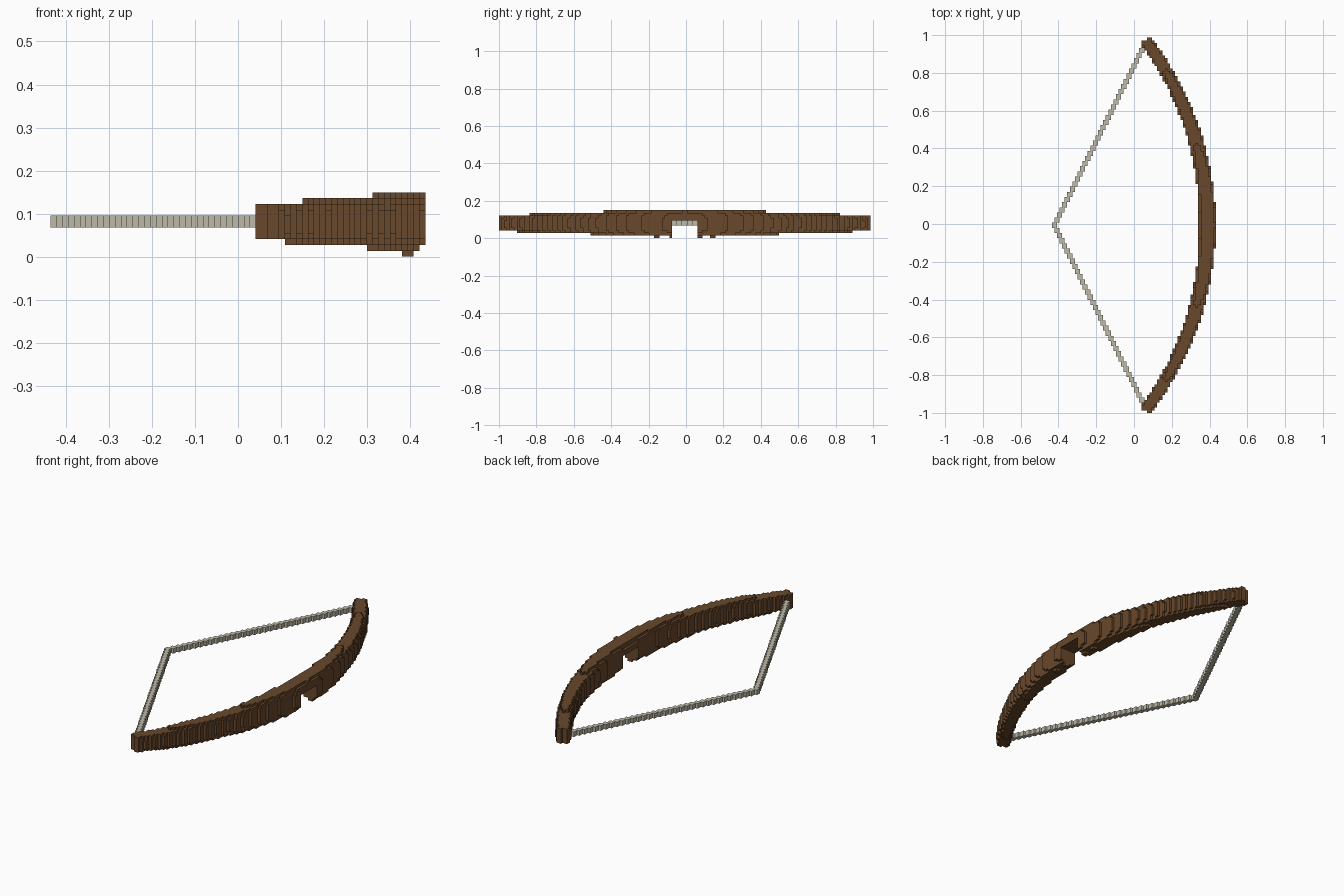
import bpy, bmesh, math
from mathutils import Vector

if "Cube" in bpy.data.objects:
    bpy.data.objects.remove(bpy.data.objects["Cube"], do_unlink=True)

# Voxel grid: cell counts along x, y, z
NX, NY, NZ = 64, 147, 11
V = 2 / NY
Y_MID = -V / 2          # symmetry plane of the curve
RADIUS, BELLY_X = 1.62, 0.39


def make_material(name, rgb):
    mat = bpy.data.materials.new(name)
    mat.use_nodes = True
    mat.diffuse_color = (*rgb, 1)
    bsdf = next(n for n in mat.node_tree.nodes if n.type == "BSDF_PRINCIPLED")
    bsdf.inputs["Base Color"].default_value = (*rgb, 1)
    bsdf.inputs["Roughness"].default_value = 0.8
    return mat


def cell_centre(i, j, k):
    return (i + 0.5 - NX / 2) * V, (j + 0.5) * V - 1, (k + 0.5) * V


def in_wood(i, j, k):
    x, y, z = cell_centre(i, j, k)
    # arrow rest cut through the underside of the grip
    if 68 <= j <= 77 and k < 7:
        return False
    dy = y - Y_MID
    # the lowest layer is only a few small nubs beside the grip
    if k == 0:
        return 0.38 < x < 0.405 and (67 <= j <= 79 or j in (61, 62, 83, 84))
    # arc swept by a rounded box section that tapers to the tips
    dx = x - BELLY_X + RADIUS
    if abs(math.atan2(dy, dx)) > math.asin(0.983 / RADIUS):
        return False
    half_width = 0.0445 - 0.012 * abs(dy)
    half_height = (5.7 - 2.55 * abs(dy)) * V
    u = (math.hypot(dx, dy) - RADIUS) / half_width
    w = (z - 5.9 * V) / half_height
    return u ** 4 + w ** 4 <= 1


def in_string(i, j, k):
    x, y, z = cell_centre(i, j, k)
    dy = abs(y - Y_MID)
    return k in (5, 6) and dy < 0.97 and abs(x + 0.422 - 0.498 * dy) <= V


def voxel_object(name, cells, mat):
    """Joins cells into one shell, keeping only the exposed faces."""
    bm = bmesh.new()
    corners = {}

    def corner(p):
        if p not in corners:
            corners[p] = bm.verts.new(((p[0] - NX / 2) * V, p[1] * V - 1, p[2] * V))
        return corners[p]

    for cell in cells:
        for axis in range(3):
            for side in (0, 1):
                neighbour = list(cell)
                neighbour[axis] += 2 * side - 1
                if tuple(neighbour) in cells:
                    continue
                b, c = (axis + 1) % 3, (axis + 2) % 3
                loop = []
                for s, t in ((0, 0), (1, 0), (1, 1), (0, 1)):
                    p = list(cell)
                    p[axis] += side
                    p[b] += s
                    p[c] += t
                    loop.append(corner(tuple(p)))
                bm.faces.new(loop if side else loop[::-1])
    mesh = bpy.data.meshes.new(name)
    bm.to_mesh(mesh)
    bm.free()
    mesh.materials.append(mat)
    obj = bpy.data.objects.new(name, mesh)
    bpy.context.collection.objects.link(obj)
    return obj


grid = [(i, j, k) for i in range(NX) for j in range(NY) for k in range(NZ)]
wood = {c for c in grid if in_wood(*c)}
string = {c for c in grid if in_string(*c)} - wood

# Curved wooden bow and its drawn string
voxel_object("bow_limbs", wood, make_material("brown wood", (0.14, 0.065, 0.024)))
voxel_object("bowstring", string, make_material("pale string", (0.51, 0.49, 0.39)))
